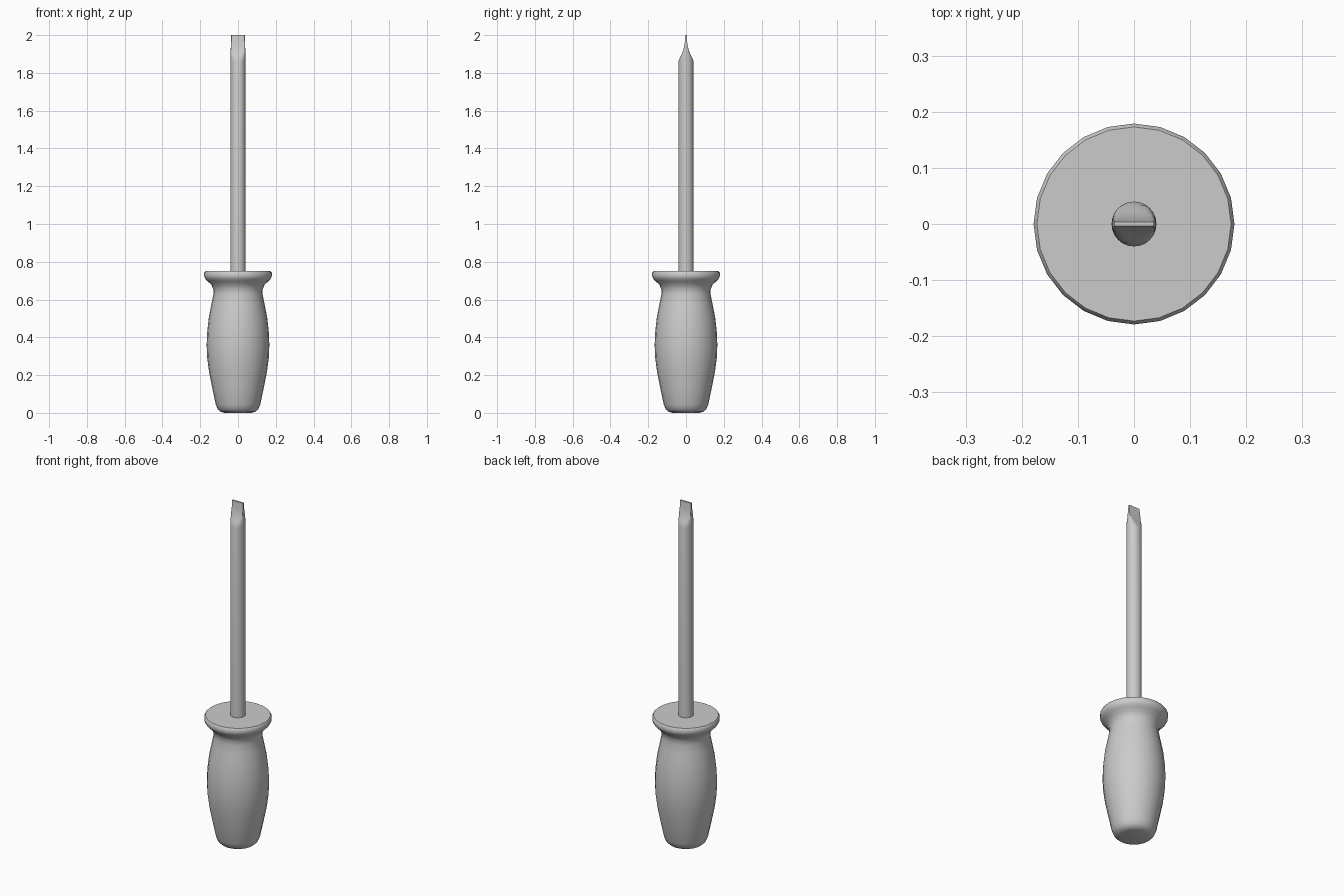
import bpy, bmesh, math

if "Cube" in bpy.data.objects:
    bpy.data.objects.remove(bpy.data.objects["Cube"])

SIDES = 24


def loft(name, rings, point):
    """Skin closed rings of SIDES points, capping both ends."""
    bm = bmesh.new()
    loops = [[bm.verts.new(point(ring, 2 * math.pi * i / SIDES)) for i in range(SIDES)]
             for ring in rings]
    for a, b in zip(loops, loops[1:]):
        for i in range(SIDES):
            j = (i + 1) % SIDES
            bm.faces.new((a[i], a[j], b[j], b[i]))
    bm.faces.new(loops[0][::-1])
    bm.faces.new(loops[-1])
    mesh = bpy.data.meshes.new(name)
    bm.to_mesh(mesh)
    bm.free()
    ob = bpy.data.objects.new(name, mesh)
    bpy.context.collection.objects.link(ob)
    bpy.ops.object.select_all(action='DESELECT')
    ob.select_set(True)
    bpy.context.view_layer.objects.active = ob
    bpy.ops.object.shade_smooth_by_angle(angle=math.radians(40))
    return ob


def round_point(ring, a):
    r, z = ring
    return (r * math.cos(a), r * math.sin(a), z)


def blade_point(ring, a):
    # Round section, flattened to a half thickness in y
    r, half, z = ring
    return (r * math.cos(a), max(-half, min(half, r * math.sin(a))), z)


# Handle: rounded butt, bulging grip, narrow neck and flared collar
handle = [(0.07, 0.0), (0.093, 0.006), (0.108, 0.02), (0.118, 0.045),
          (0.137, 0.135), (0.153, 0.215), (0.163, 0.29), (0.166, 0.36),
          (0.163, 0.43), (0.154, 0.51), (0.14, 0.58), (0.13, 0.63),
          (0.131, 0.655), (0.142, 0.68), (0.162, 0.698), (0.174, 0.711),
          (0.179, 0.722), (0.179, 0.742), (0.173, 0.75)]
loft("handle", handle, round_point)

# Shaft with a flat ground tip
shaft = [(0.04, 0.04, 0.70), (0.04, 0.04, 1.86), (0.04, 0.033, 1.88),
         (0.0395, 0.023, 1.90), (0.039, 0.015, 1.92), (0.038, 0.01, 1.94),
         (0.037, 0.006, 1.965), (0.036, 0.004, 2.0)]
loft("shaft", shaft, blade_point)
